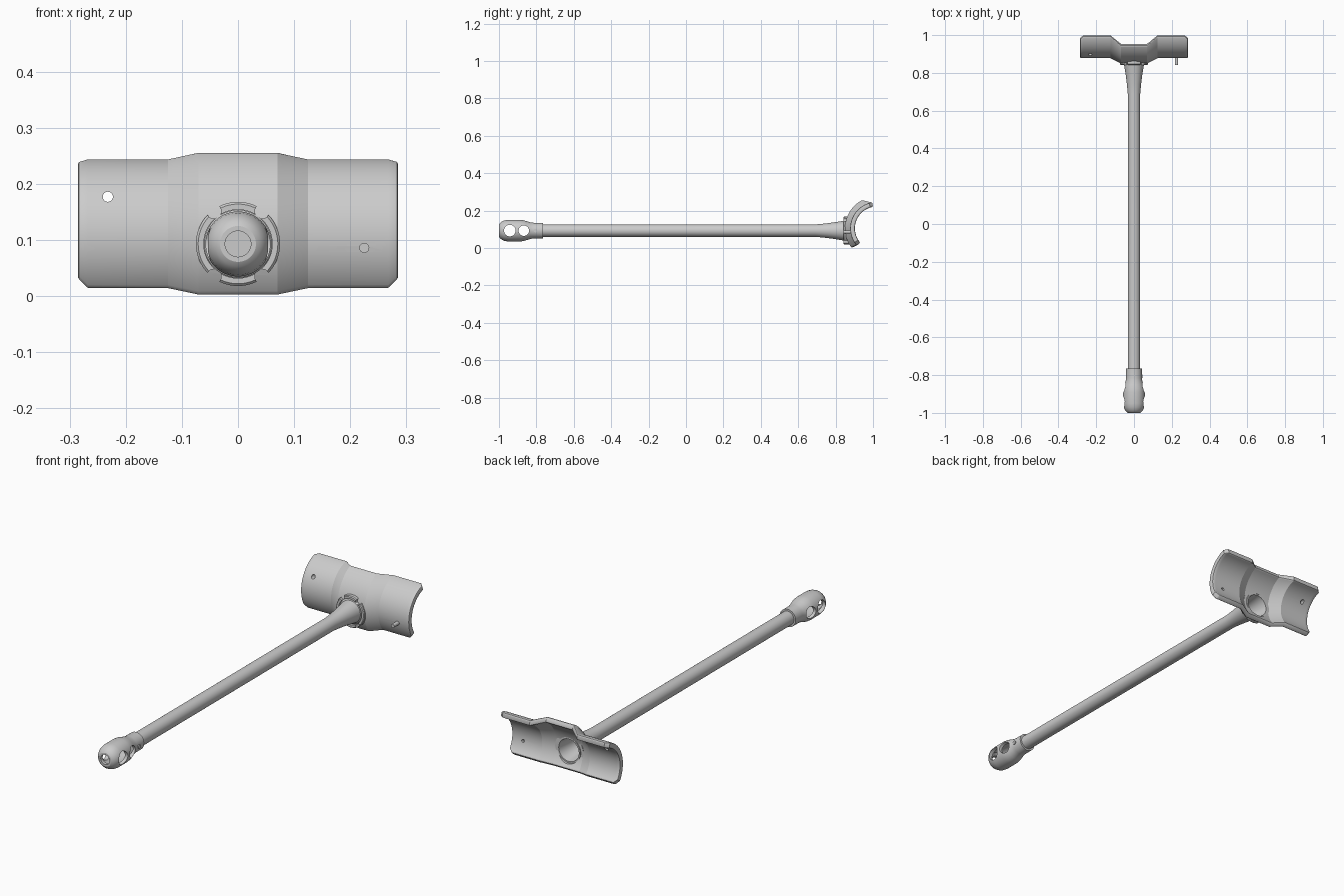
import bpy, bmesh, math
from mathutils import Vector, Matrix

if "Cube" in bpy.data.objects:
    bpy.data.objects.remove(bpy.data.objects["Cube"])

AXIS_Z = 0.093          # height of the rod axis
ARC_Y, ARC_Z = 1.02, 0.105   # axis of the curved saddle plate

grey = bpy.data.materials.new("plain grey")
grey.diffuse_color = (0.6, 0.6, 0.6, 1)
grey.use_nodes = True
grey.node_tree.nodes["Principled BSDF"].inputs["Base Color"].default_value = grey.diffuse_color


def make_object(name, bm):
    bmesh.ops.remove_doubles(bm, verts=bm.verts, dist=1e-5)
    bmesh.ops.recalc_face_normals(bm, faces=bm.faces)
    me = bpy.data.meshes.new(name)
    bm.to_mesh(me)
    bm.free()
    ob = bpy.data.objects.new(name, me)
    bpy.context.collection.objects.link(ob)
    me.materials.append(grey)
    return ob


def activate(ob):
    bpy.ops.object.select_all(action='DESELECT')
    ob.select_set(True)
    bpy.context.view_layer.objects.active = ob


def lathe(name, profile, sides=48, x=0, z=AXIS_Z):
    """Spin a closed (y, radius) profile about an axis along y."""
    bm = bmesh.new()
    rings = []
    for i in range(sides):
        a = 2 * math.pi * i / sides
        rings.append([bm.verts.new((x + r * math.cos(a), y, z + r * math.sin(a)))
                      for y, r in profile])
    n = len(profile)
    for i in range(sides):
        p, q = rings[i], rings[(i + 1) % sides]
        for j in range(n):
            k = (j + 1) % n
            if profile[j][1] == 0 and profile[k][1] == 0:
                continue
            bm.faces.new((p[j], p[k], q[k], q[j]))
    return make_object(name, bm)


def cylinder(name, center, radius, length, direction, sides=32):
    bm = bmesh.new()
    rot = Vector((0, 0, 1)).rotation_difference(Vector(direction)).to_matrix().to_4x4()
    bmesh.ops.create_cone(bm, cap_ends=True, segments=sides, radius1=radius,
                          radius2=radius, depth=length,
                          matrix=Matrix.Translation(center) @ rot)
    return make_object(name, bm)


def cut(ob, cutters):
    for c in cutters:
        activate(ob)
        m = ob.modifiers.new("cut", 'BOOLEAN')
        m.operation, m.solver, m.object = 'DIFFERENCE', 'EXACT', c
        bpy.ops.object.modifier_apply(modifier=m.name)
        bpy.data.objects.remove(c)


def smooth(ob, angle=30):
    activate(ob)
    bpy.ops.object.shade_smooth_by_angle(angle=math.radians(angle))


# Saddle plate: arc sections (x, outer radius, start angle, end angle) lofted along x
half = [(0.07, 0.170, 116, 218), (0.125, 0.142, 100, 221),
        (0.268, 0.142, 100, 221), (0.285, 0.142, 107, 212)]
sections = [(-x, r, a, b) for x, r, a, b in reversed(half)] + half
STEPS, THICK = 28, 0.025
bm = bmesh.new()
loops = []
for x, r, a0, a1 in sections:
    outer, inner = [], []
    for i in range(STEPS + 1):
        a = math.radians(a0 + (a1 - a0) * i / STEPS)
        for rad, row in ((r, outer), (r - THICK, inner)):
            row.append(bm.verts.new((x, ARC_Y + rad * math.cos(a),
                                     ARC_Z + rad * math.sin(a))))
    loops.append(outer + inner[::-1])
count = len(loops[0])
for p, q in zip(loops, loops[1:]):
    for j in range(count):
        k = (j + 1) % count
        bm.faces.new((p[j], p[k], q[k], q[j]))
for lp in (loops[0], loops[-1]):
    for j in range(STEPS):
        bm.faces.new((lp[j], lp[j + 1], lp[count - 2 - j], lp[count - 1 - j]))
plate = make_object("saddle_plate", bm)
activate(plate)
bev = plate.modifiers.new("edge", 'BEVEL')
bev.width, bev.segments = 0.006, 2
bev.limit_method, bev.angle_limit = 'ANGLE', math.radians(50)
bpy.ops.object.modifier_apply(modifier=bev.name)
cut(plate, [
    cylinder("rod_hole", (0, 0.9, AXIS_Z), 0.06, 0.3, (0, 1, 0), 48),
    cylinder("left_hole", (-0.232, 0.9, 0.177), 0.009, 0.3, (0, 1, 0)),
    cylinder("right_hole", (0.225, 0.9, 0.086), 0.007, 0.3, (0, 1, 0)),
])
smooth(plate, 25)

# Small hollow peg on the right of the plate
smooth(lathe("locating_peg", [(0.842, 0), (0.842, 0.009), (0.895, 0.009),
                              (0.895, 0.006), (0.87, 0.006), (0.87, 0)],
             20, 0.225, 0.086))

# Collar around the rod, broken by four round notches
collar = lathe("notched_collar", [(0.842, 0.061), (0.842, 0.071), (0.846, 0.075),
                                  (0.878, 0.075), (0.878, 0.061)], 64)
cut(collar, [cylinder("notch", (sx * 0.043, 0.85, AXIS_Z + sz * 0.058), 0.013, 0.1,
                      (0, 1, 0), 20) for sx in (-1, 1) for sz in (-1, 1)])
smooth(collar)

# Long rod, flared and bored where it meets the plate
smooth(lathe("rod", [(-0.82, 0), (-0.82, 0.033), (0.69, 0.033), (0.74, 0.0375),
                     (0.79, 0.044), (0.845, 0.053), (0.852, 0.0605), (0.882, 0.0605),
                     (0.882, 0.053), (0.84, 0.047), (0.70, 0.027), (0.70, 0)]))

# Hollow rounded head with a front opening and two cross holes
head = lathe("hollow_head", [
    (-1.0, 0.023), (-1.0, 0.032), (-0.995, 0.040), (-0.985, 0.048), (-0.97, 0.055),
    (-0.95, 0.058), (-0.89, 0.058), (-0.87, 0.056), (-0.85, 0.050), (-0.83, 0.044),
    (-0.815, 0.042), (-0.765, 0.042), (-0.765, 0.031), (-0.825, 0.031),
    (-0.85, 0.036), (-0.88, 0.043), (-0.95, 0.043), (-0.975, 0.036), (-0.985, 0.023)])
cut(head, [cylinder("cross_hole", (0, y, AXIS_Z), r, 0.3, (1, 0, 0))
           for y, r in ((-0.942, 0.031), (-0.867, 0.028))])
smooth(head)

# Set screw on the side of the head sleeve
smooth(cylinder("set_screw", (0.040, -0.805, AXIS_Z), 0.009, 0.012, (1, 0, 0), 20))
